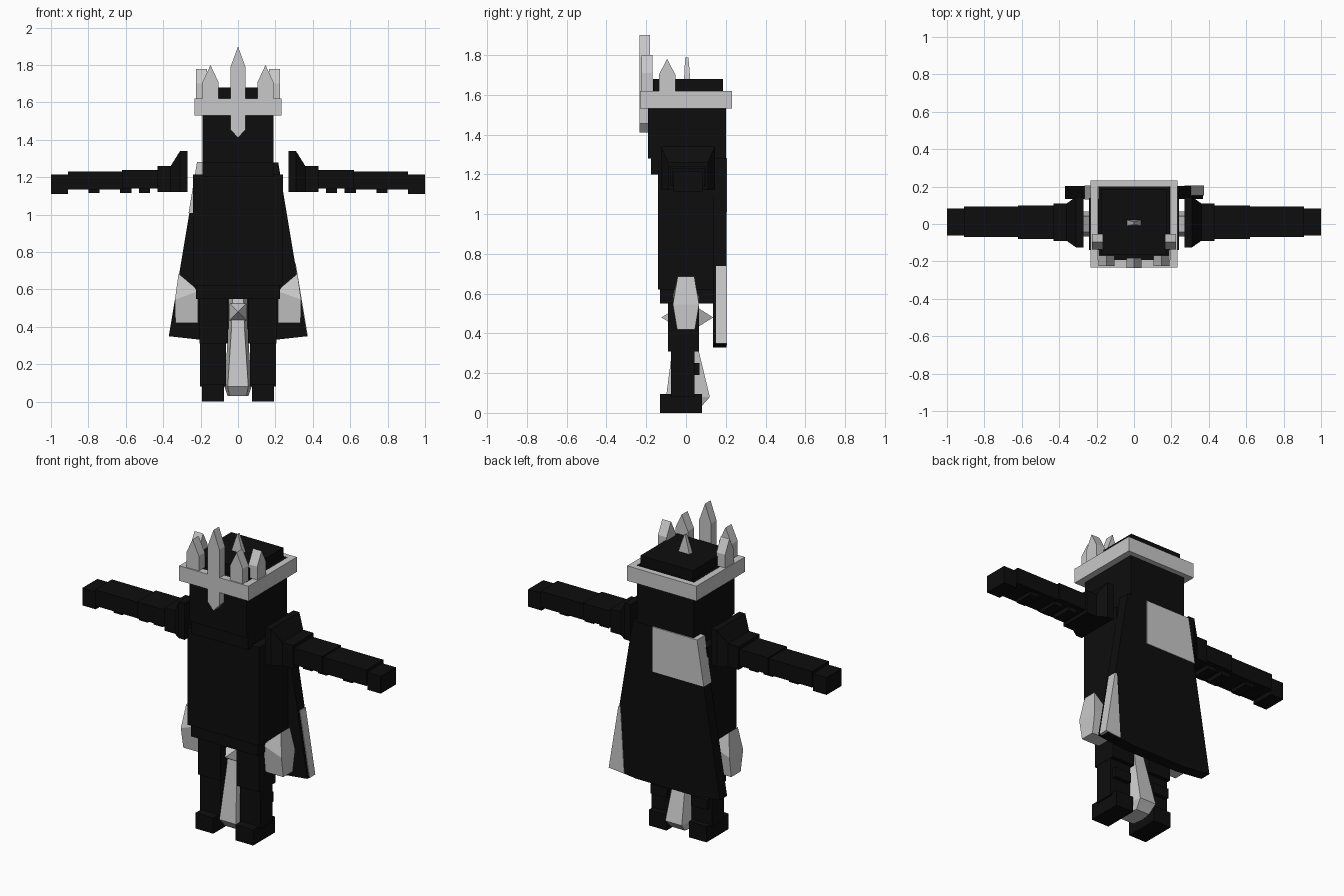
import bpy, bmesh

if "Cube" in bpy.data.objects:
    bpy.data.objects.remove(bpy.data.objects["Cube"])


def material(name, c):
    m = bpy.data.materials.new(name)
    m.diffuse_color = (c, c, c, 1)
    m.use_nodes = True
    m.node_tree.nodes["Principled BSDF"].inputs["Base Color"].default_value = m.diffuse_color
    return m


BLACK = material("soft black", 0.004)
GREY = material("pale grey", 0.58)


def loft(name, rings, mat):
    """Join rings of equal point count into a closed flat-faced solid."""
    bm = bmesh.new()
    loops = [[bm.verts.new(p) for p in r] for r in rings]
    n = len(loops[0])
    for a, b in zip(loops, loops[1:]):
        for i in range(n):
            j = (i + 1) % n
            bm.faces.new((a[i], a[j], b[j], b[i]))
    bm.faces.new(loops[0][::-1])
    bm.faces.new(loops[-1])
    bmesh.ops.recalc_face_normals(bm, faces=bm.faces)
    me = bpy.data.meshes.new(name)
    bm.to_mesh(me)
    bm.free()
    ob = bpy.data.objects.new(name, me)
    me.materials.append(mat)
    bpy.context.collection.objects.link(ob)
    return ob


def rect(x0, x1, y0, y1, z):
    return [(x0, y0, z), (x1, y0, z), (x1, y1, z), (x0, y1, z)]


def box(name, x0, x1, y0, y1, z0, z1, mat=BLACK):
    return loft(name, [rect(x0, x1, y0, y1, z0), rect(x0, x1, y0, y1, z1)], mat)


def plate_y(name, outline, y0, y1, mat):
    """Extrude an (x, z) outline along y."""
    return loft(name, [[(x, y, z) for x, z in outline] for y in (y0, y1)], mat)


def plate_x(name, outline, x0, x1, mat):
    """Extrude a (y, z) outline along x."""
    return loft(name, [[(x, y, z) for y, z in outline] for x in (x0, x1)], mat)


def spike(c, h, base, shoulder, tip):
    return [(c - h, base), (c + h, base), (c + h, shoulder), (c, tip), (c - h, shoulder)]


def x_rect(x, y0, y1, z0, z1):
    return [(x, y0, z0), (x, y1, z0), (x, y1, z1), (x, y0, z1)]


# Head and torso
box("head", -0.19, 0.19, -0.192, 0.2, 1.28, 1.62)
box("head_cap", -0.175, 0.175, -0.165, 0.185, 1.62, 1.68)
box("jaw", -0.19, 0.19, -0.175, 0.18, 1.2, 1.28)
box("torso", -0.24, 0.24, -0.14, 0.138, 0.62, 1.215)
box("hips", -0.225, 0.225, -0.13, 0.145, 0.55, 0.62)

# Crown band with four sides, open in the middle
for s in (-1, 1):
    box("crown_side", s * 0.192, s * 0.232, -0.232, 0.232, 1.53, 1.62, GREY)
box("crown_front", -0.192, 0.192, -0.232, -0.192, 1.53, 1.62, GREY)
box("crown_back", -0.192, 0.192, 0.2, 0.232, 1.53, 1.62, GREY)

# Crown spikes
plate_y("front_spike", [(0, 1.41), (0.04, 1.455), (0.04, 1.79), (0, 1.9),
                        (-0.04, 1.79), (-0.04, 1.455)], -0.235, -0.182, GREY)
for s in (-1, 1):
    plate_y("front_side_spike", spike(s * 0.147, 0.042, 1.6, 1.71, 1.8), -0.225, -0.168, GREY)
    plate_x("side_spike", spike(-0.095, 0.042, 1.6, 1.7, 1.78), s * 0.167, s * 0.225, GREY)
loft("top_spike", [rect(-0.04, 0.04, -0.01, 0.022, 1.67),
                   rect(-0.025, 0.025, -0.008, 0.018, 1.72),
                   rect(-0.003, 0.003, -0.004, 0.012, 1.787)], GREY)

# Cape, flaring towards the hem


def cape_x(z):
    return 0.215 + (1.28 - z) * 0.166


plate_y("cape", [(-cape_x(1.28), 1.28), (cape_x(1.28), 1.28), (0.37, 0.35),
                 (0.19, 0.33), (-0.19, 0.33), (-0.37, 0.35)], 0.135, 0.203, BLACK)
e = 0.004
plate_y("cape_upper_patch", [(0.08, 1.01), (0.08, 1.282), (-cape_x(1.28) - e, 1.282),
                             (-cape_x(1.01) - e, 1.01)], 0.131, 0.207, GREY)
plate_y("cape_hem_patch", [(cape_x(0.74) - 0.01, 0.74), (cape_x(0.74) + e, 0.74),
                           (cape_x(0.35) + e, 0.35), (0.27, 0.341)], 0.152, 0.207, GREY)

for s in (-1, 1):
    # Shoulder guard narrowing outwards
    loft("shoulder", [x_rect(s * x, y0, y1, z0, z1) for x, y0, y1, z0, z1 in (
        (0.27, -0.125, 0.145, 1.12, 1.34), (0.31, -0.125, 0.145, 1.12, 1.34),
        (0.36, -0.09, 0.11, 1.12, 1.26))], BLACK)
    # Arm in stepped sections
    for nm, x0, x1, y0, y1, z0, z1 in (
            ("upper_arm", 0.36, 0.43, -0.09, 0.11, 1.12, 1.26),
            ("elbow", 0.43, 0.62, -0.08, 0.1, 1.14, 1.24),
            ("forearm", 0.62, 0.91, -0.07, 0.093, 1.135, 1.232),
            ("hand", 0.91, 1.0, -0.062, 0.082, 1.11, 1.215)):
        box(nm, s * x0, s * x1, y0, y1, z0, z1)
    for x in (0.5, 0.6, 0.77):
        box("arm_stud", s * (x - 0.03), s * (x + 0.03), -0.05, 0.07, 1.115, 1.15)

    # Leg with knobs behind the calf
    box("thigh", s * 0.053, s * 0.205, -0.09, 0.065, 0.31, 0.56)
    box("shin", s * 0.065, s * 0.203, -0.075, 0.042, 0.08, 0.31)
    box("foot", s * 0.075, s * 0.193, -0.13, 0.08, 0, 0.095)
    box("calf_knob", s * 0.08, s * 0.19, 0.03, 0.068, 0.19, 0.25)

    # Faceted hip guard
    loft("hip_guard", [[(s * xi, -w, zi), (s * xo, -w, zo), (s * xo, w, zo), (s * xi, w, zi)]
                       for xi, xo, zi, zo, w in ((0.215, 0.335, 0.42, 0.42, 0.045),
                                                 (0.215, 0.337, 0.59, 0.545, 0.066),
                                                 (0.235, 0.318, 0.615, 0.685, 0.042))], GREY)

# Hanging cloth between the legs, wide at the bottom
loft("hanging_cloth", [[(-a, y0, z), (a, y0, z), (b, 0.01, z), (a, y1, z), (-a, y1, z), (-b, 0.01, z)]
                       for a, b, y0, y1, z in ((0.03, 0.05, -0.04, 0.03, 0.55),
                                               (0.035, 0.052, -0.06, 0.045, 0.39),
                                               (0.055, 0.072, -0.1, 0.12, 0.08),
                                               (0.045, 0.056, -0.06, 0.075, 0.03))], GREY)

# Pointed gem through the cloth
loft("gem", [[(-h, y, 0.48 - h), (h, y, 0.48 - h), (h, y, 0.48 + h), (-h, y, 0.48 + h)]
             for y, h in ((-0.122, 0.001), (-0.05, 0.045), (0.06, 0.048), (0.135, 0.001))], GREY)
